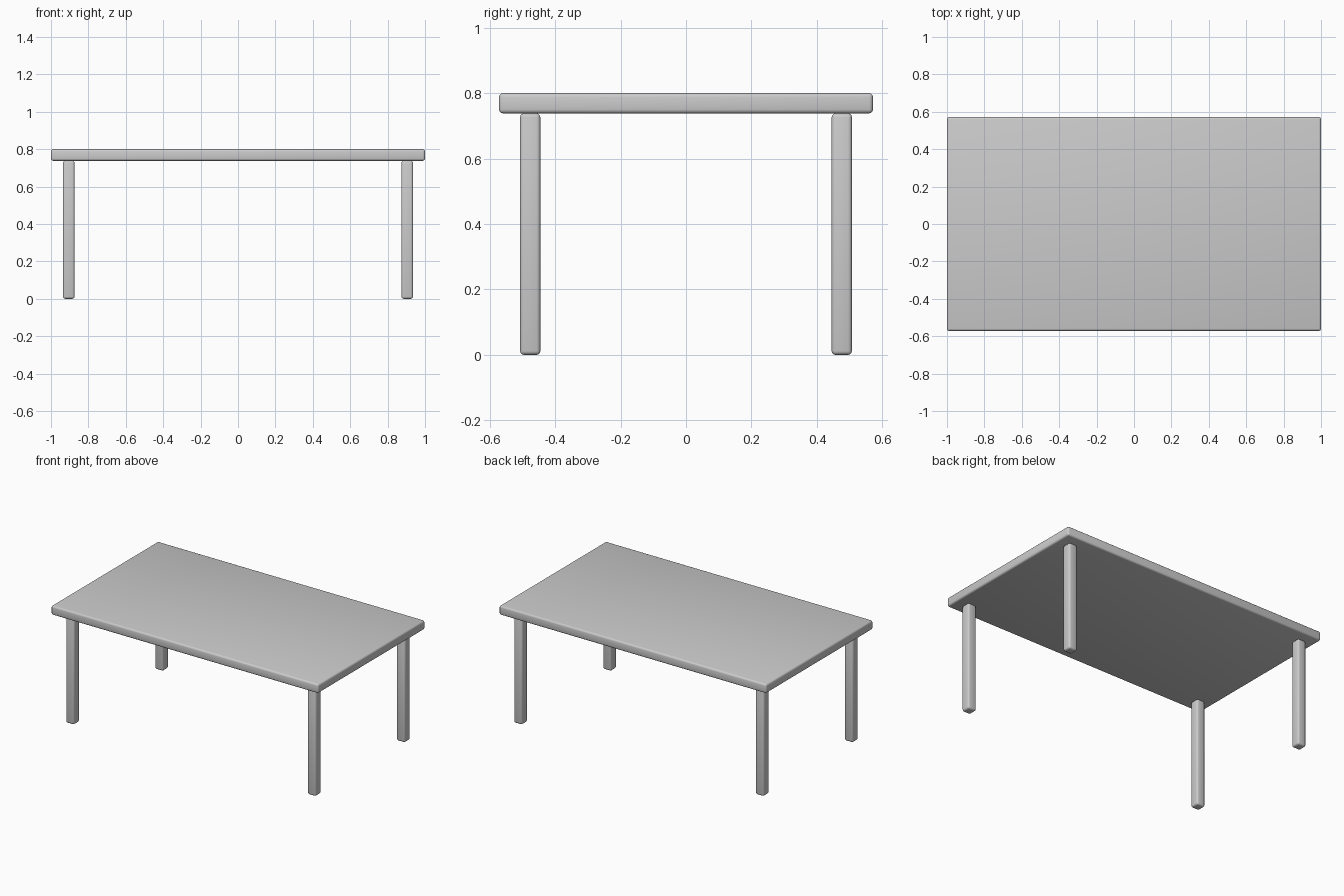
import bpy
import math

if "Cube" in bpy.data.objects:
    bpy.data.objects.remove(bpy.data.objects["Cube"])


def rounded_box(name, size, centre, radius):
    """Box with softly rounded edges."""
    bpy.ops.mesh.primitive_cube_add(size=1, location=centre)
    ob = bpy.context.object
    ob.name = name
    ob.scale = size
    bpy.ops.object.transform_apply(location=False, rotation=False, scale=True)
    bevel = ob.modifiers.new("Rounded edges", "BEVEL")
    bevel.width = radius
    bevel.segments = 3
    bpy.ops.object.modifier_apply(modifier=bevel.name)
    bpy.ops.object.shade_smooth_by_angle(angle=math.radians(35))
    return ob


TOP_Z, THICK = 0.80, 0.062
LEG_W = 0.062
LEG_H = TOP_Z - THICK

# Table top
rounded_box("table_top", (2.0, 1.143, THICK), (0, 0, TOP_Z - THICK / 2), 0.012)

# Four legs, inset from the corners
for y_name, sy in (("front", -1), ("back", 1)):
    for x_name, sx in (("left", -1), ("right", 1)):
        rounded_box(f"{y_name}_{x_name}_leg", (LEG_W, LEG_W, LEG_H),
                    (sx * 0.905, sy * 0.476, LEG_H / 2), 0.012)
